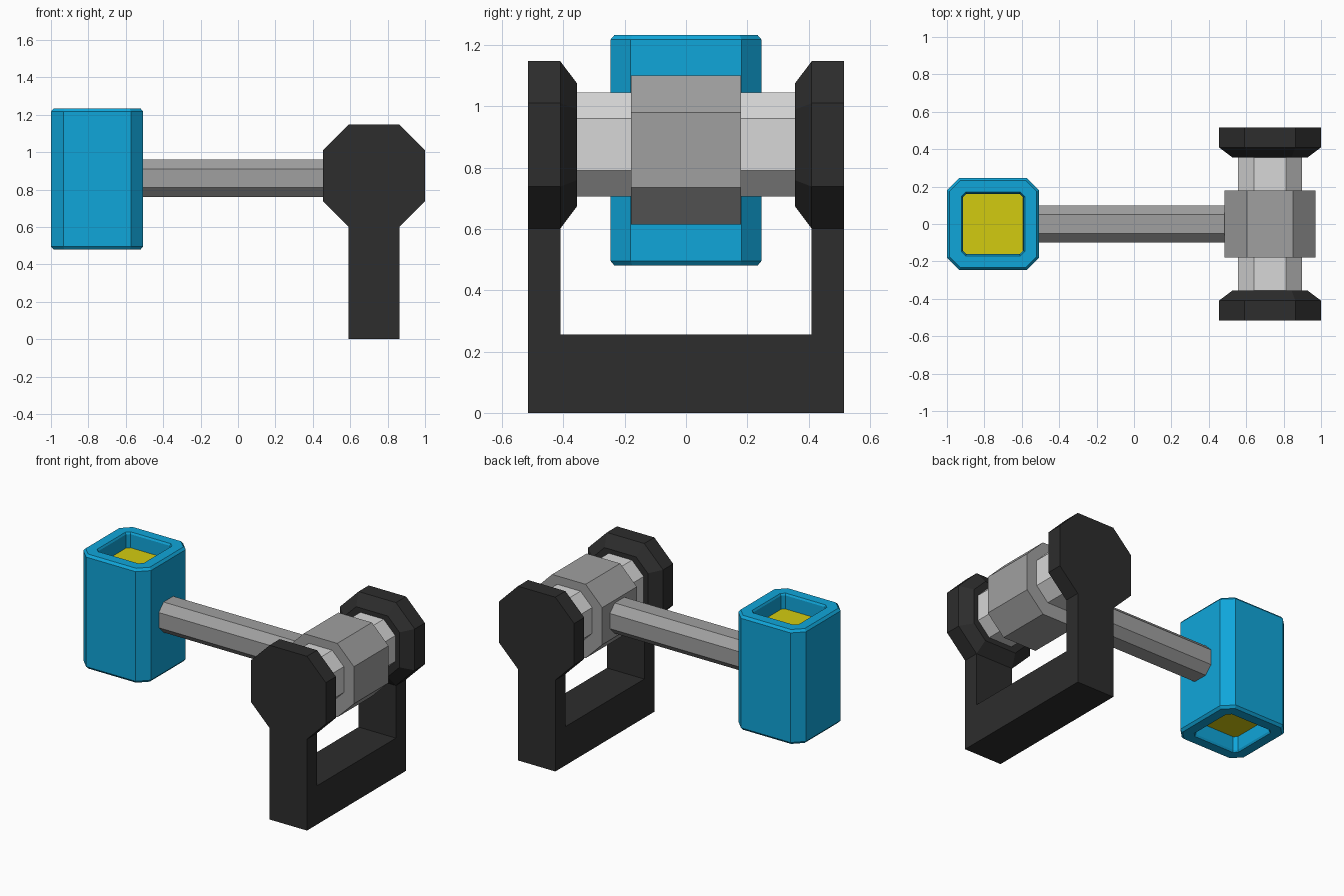
import bpy
import bmesh

cube = bpy.data.objects.get("Cube")
if cube:
    bpy.data.objects.remove(cube, do_unlink=True)


def material(name, rgb):
    mat = bpy.data.materials.new(name)
    mat.use_nodes = True
    colour = (*rgb, 1.0)
    mat.diffuse_color = colour
    mat.node_tree.nodes["Principled BSDF"].inputs["Base Color"].default_value = colour
    return mat


BLUE = material("blue", (0.005, 0.38, 0.70))
YELLOW = material("yellow", (0.65, 0.60, 0.005))
GRAY = material("mid gray", (0.35, 0.35, 0.35))
LIGHT = material("light gray", (0.68, 0.68, 0.68))
DARK = material("charcoal", (0.026, 0.026, 0.026))


def loft(name, axis, centre, rings, body, cap=None):
    """Skin chamfered squares (position, half width, chamfer) along an axis."""
    bm = bmesh.new()
    loops = []
    for pos, h, c in rings:
        f = h - c
        outline = [(h, -f), (h, f), (f, h), (-f, h),
                   (-h, f), (-h, -f), (-f, -h), (f, -h)]
        loop = []
        for u, v in outline:
            a, b = centre[0] + u, centre[1] + v
            co = {"X": (pos, a, b), "Y": (a, pos, b), "Z": (a, b, pos)}[axis]
            loop.append(bm.verts.new(co))
        loops.append(loop)
    for low, high in zip(loops, loops[1:]):
        for i in range(8):
            j = (i + 1) % 8
            bm.faces.new((low[i], low[j], high[j], high[i]))
    for loop in (loops[0], loops[-1]):
        face = bm.faces.new(loop)
        face.material_index = 1 if cap else 0
    return finish(name, bm, [body] + ([cap] if cap else []))


def finish(name, bm, mats):
    bmesh.ops.recalc_face_normals(bm, faces=bm.faces)
    mesh = bpy.data.meshes.new(name)
    bm.to_mesh(mesh)
    bm.free()
    for mat in mats:
        mesh.materials.append(mat)
    obj = bpy.data.objects.new(name, mesh)
    bpy.context.collection.objects.link(obj)
    return obj


PIVOT_X = 0.727

# Hammer head: recessed yellow faces at both ends, chamfered blue body
Z0, Z1 = 0.48, 1.233
half_rings = [(0.10, 0.161, 0.019), (0.012, 0.163, 0.020), (0.0, 0.170, 0.024),
              (0.0, 0.233, 0.058), (0.016, 0.2465, 0.066)]
rings = [(Z0 + d, h, c) for d, h, c in half_rings]
rings += [(Z1 - d, h, c) for d, h, c in reversed(half_rings)]
loft("hammer_head", "Z", (-0.7535, 0), rings, BLUE, YELLOW)

# Handle running from the head into the hub
loft("handle", "X", (0, 0.86), [(-0.55, 0.10, 0.05), (0.55, 0.10, 0.05)], GRAY)

# Hub and the axle through it
loft("hub", "Y", (PIVOT_X, 0.857), [(-0.18, 0.243, 0.121), (0.18, 0.243, 0.121)], GRAY)
loft("axle", "Y", (PIVOT_X, 0.875), [(-0.40, 0.17, 0.085), (0.40, 0.17, 0.085)], LIGHT)

# Bearing plates, tapered towards the hub
for label, side in (("front", -1), ("back", 1)):
    loft(label + "_bearing", "Y", (PIVOT_X, 0.874),
         [(side * 0.515, 0.273, 0.137), (side * 0.41, 0.273, 0.137),
          (side * 0.355, 0.20, 0.085)], DARK)

# U-shaped stand: two posts joined by a base bar
bm = bmesh.new()
profile = [(-0.515, 0), (0.515, 0), (0.515, 0.601), (0.41, 0.601),
           (0.41, 0.255), (-0.41, 0.255), (-0.41, 0.601), (-0.515, 0.601)]
face = bm.faces.new([bm.verts.new((PIVOT_X - 0.136, y, z)) for y, z in profile])
new = bmesh.ops.extrude_face_region(bm, geom=[face])["geom"]
bmesh.ops.translate(bm, vec=(0.272, 0, 0),
                    verts=[g for g in new if isinstance(g, bmesh.types.BMVert)])
finish("stand", bm, [DARK])
